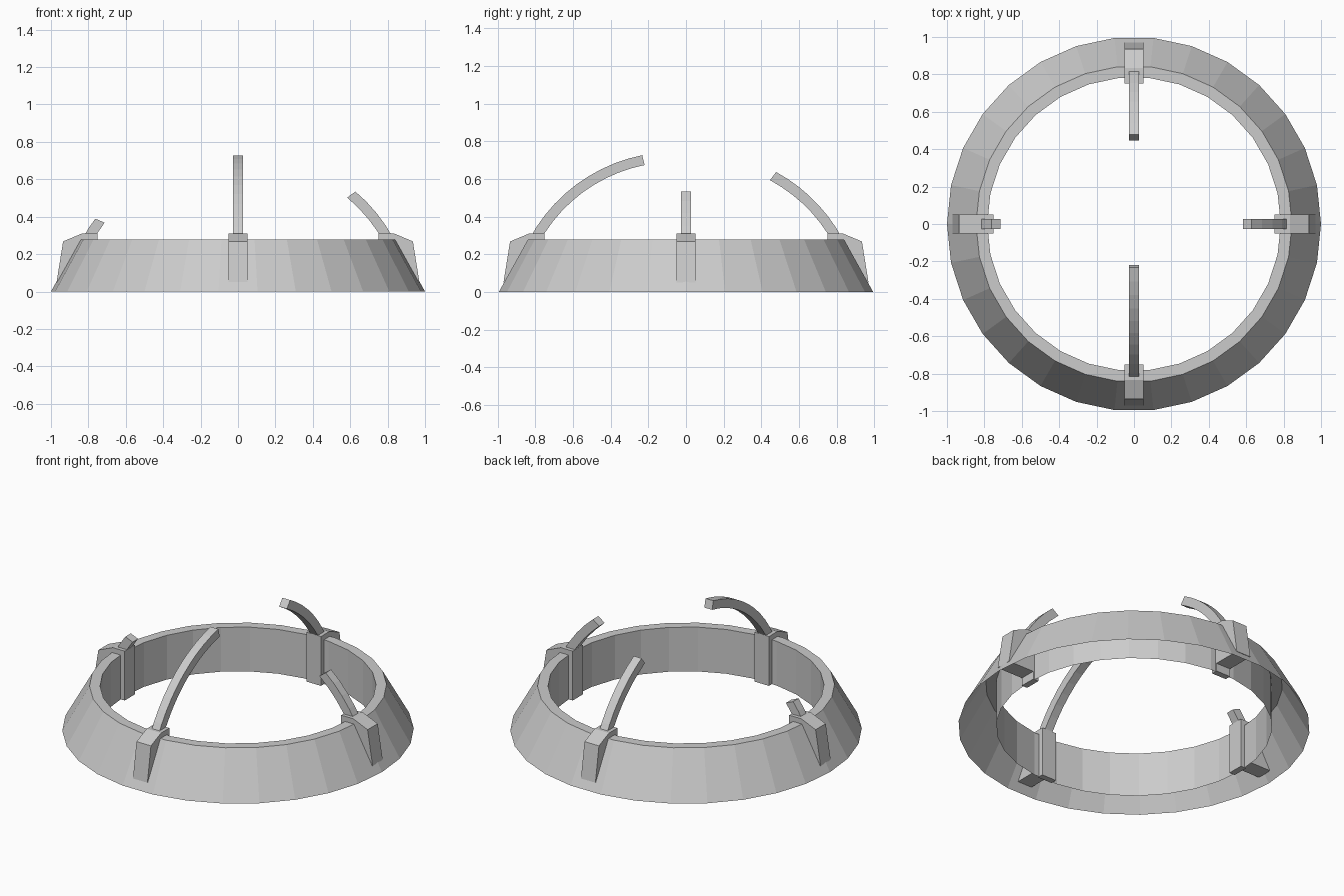
import bpy, bmesh
from math import sin, cos, pi, radians
from mathutils import Matrix, Vector

if "Cube" in bpy.data.objects:
    bpy.data.objects.remove(bpy.data.objects["Cube"])


def finish(name, bm, turn=0.0, solid=True):
    if solid:
        bmesh.ops.recalc_face_normals(bm, faces=bm.faces)
    bm.transform(Matrix.Rotation(turn, 4, 'Z'))
    mesh = bpy.data.meshes.new(name)
    bm.to_mesh(mesh)
    bm.free()
    ob = bpy.data.objects.new(name, mesh)
    bpy.context.collection.objects.link(ob)
    return ob


def loft(bm, loops, cap):
    """Skin between successive closed vertex loops."""
    rings = [[bm.verts.new(p) for p in loop] for loop in loops]
    n = len(rings[0])
    for a, b in zip(rings, rings[1:]):
        for i in range(n):
            j = (i + 1) % n
            bm.faces.new((a[i], a[j], b[j], b[i]))
    if cap:
        bm.faces.new(rings[0][::-1])
        bm.faces.new(rings[-1])


# Base ring: sloped outside, flat rim, vertical inside, open underneath
SIDES = 30
bm = bmesh.new()
profile = [(1.0, 0), (0.845, 0.278), (0.785, 0.278), (0.785, 0)]
loft(bm, [[(r * cos(2 * pi * i / SIDES), r * sin(2 * pi * i / SIDES), z)
           for i in range(SIDES)] for r, z in profile], False)
finish("base_ring", bm, solid=False)

# Bracket side outline (radius, height), hooked over the ring wall
BRACKET = [(0.97, 0.05), (0.935, 0.268), (0.835, 0.31), (0.752, 0.31),
           (0.752, 0.0), (0.79, 0.0), (0.79, 0.05)]


def bracket(name, turn):
    bm = bmesh.new()
    loft(bm, [[(r, y, z) for r, z in BRACKET] for y in (-0.05, 0.05)], True)
    finish(name, bm, turn)


# Curved square rib: all four follow one arc, broken off at different lengths
CENTRE, RADIUS, HALF = Vector((0.06, 0, -0.132)), 0.849, 0.027


def rib(name, turn, end, skew):
    start = 28.0
    steps = max(2, round((end - start) / 5))
    loops = []
    for i in range(steps + 1):
        a = radians(start + (end - start) * i / steps)
        mid = CENTRE + RADIUS * Vector((cos(a), 0, sin(a)))
        t = a - (radians(skew) if i == steps else 0)
        out = Vector((cos(t), 0, sin(t))) * HALF
        side = Vector((0, HALF, 0))
        loops.append([mid + out + side, mid - out + side,
                      mid - out - side, mid + out - side])
    bm = bmesh.new()
    loft(bm, loops, True)
    finish(name, bm, turn)


# Four brackets and broken ribs around the ring
for place, turn, end, skew in (("right", 0, 50, 14), ("back", 90, 61.7, 9),
                               ("left", 180, 37, 14), ("front", 270, 78.7, 2)):
    bracket(place + "_bracket", radians(turn))
    rib(place + "_rib", radians(turn), end, skew)
